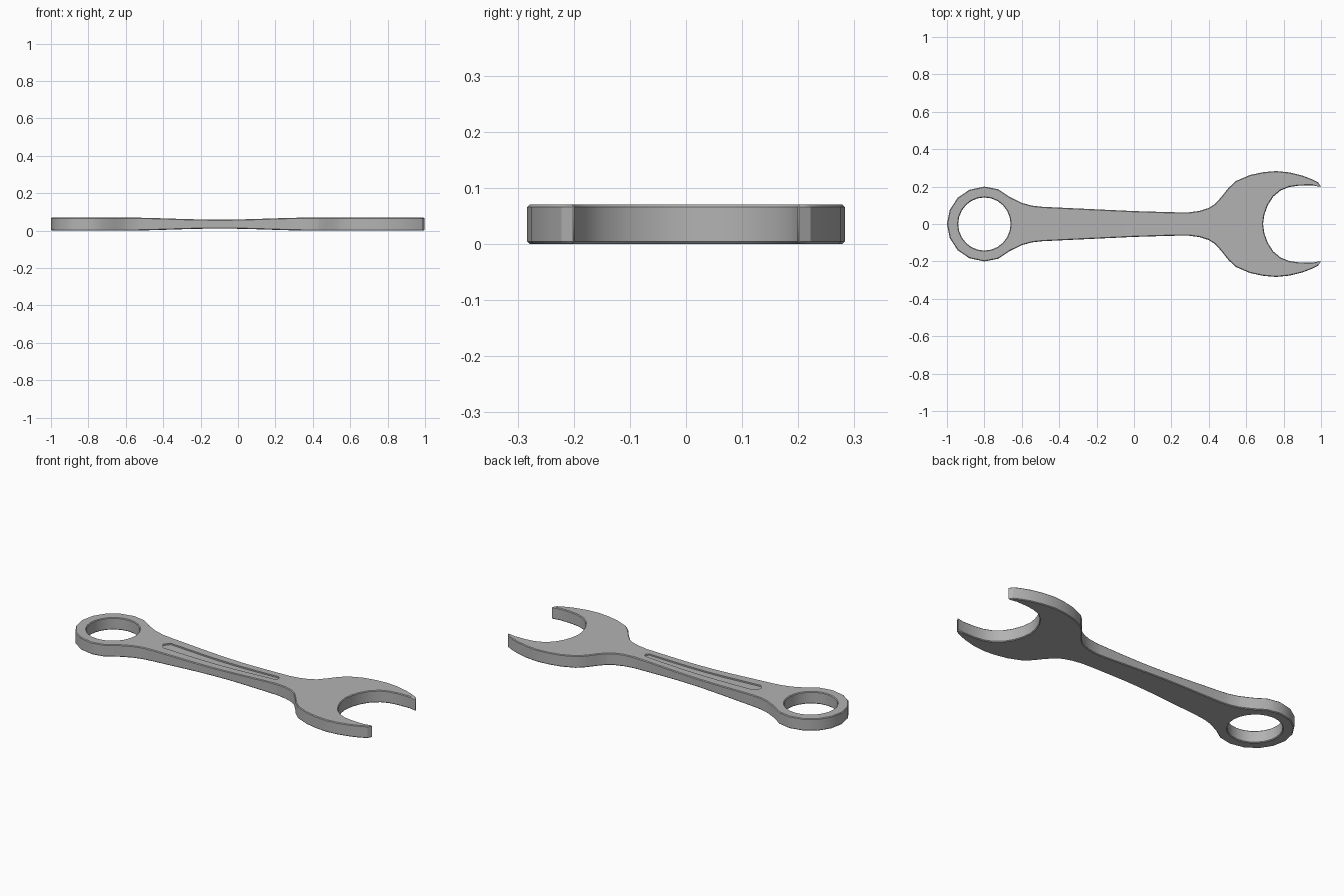
import bpy, bmesh, math

if "Cube" in bpy.data.objects:
    bpy.data.objects.remove(bpy.data.objects["Cube"])

# Upper half of the outline, from the ring end round to the jaw throat
HALF = [(-1, 0), (-0.985, 0.075), (-0.943, 0.14), (-0.88, 0.183), (-0.8, 0.2),
        (-0.727, 0.186), (-0.665, 0.145), (-0.6, 0.113), (-0.545, 0.098),
        (-0.49, 0.092), (-0.3, 0.083), (0, 0.069), (0.2, 0.063), (0.29, 0.062),
        (0.35, 0.07), (0.4, 0.086), (0.433, 0.107), (0.47, 0.148), (0.505, 0.193),
        (0.545, 0.23), (0.62, 0.262), (0.69, 0.277), (0.76, 0.283), (0.83, 0.276),
        (0.9, 0.259), (0.95, 0.24), (0.985, 0.222), (1, 0.198), (0.95, 0.207),
        (0.88, 0.205), (0.83, 0.198), (0.785, 0.18), (0.745, 0.147),
        (0.715, 0.1), (0.697, 0.05), (0.69, 0)]
GROOVE = [(-0.48, 0), (-0.455, 0.034), (0.25, 0.018), (0.262, 0)]


def mirrored(half):
    """Close a half outline across y = 0."""
    return half + [(x, -y) for x, y in reversed(half) if y > 0]


def dip(x):
    """How far each face sinks towards the middle of the handle."""
    t = (x + 0.1) / 0.52
    return 0.011 * (0.5 + 0.5 * math.cos(math.pi * t)) if abs(t) < 1 else 0


def slab(name, loops, bottom, top):
    """Fill flat outlines, slice them along x and give them a varying height."""
    bm = bmesh.new()
    edges = []
    for loop in loops:
        vs = [bm.verts.new((x, y, 0)) for x, y in loop]
        edges += [bm.edges.new((vs[i - 1], vs[i])) for i in range(len(vs))]
    bmesh.ops.triangle_fill(bm, edges=edges, use_beauty=True, normal=(0, 0, 1))
    for i in range(14):
        bmesh.ops.bisect_plane(bm, geom=bm.verts[:] + bm.edges[:] + bm.faces[:],
                               dist=0.0005, plane_co=(-0.61 + i * 0.08, 0, 0),
                               plane_no=(1, 0, 0))
    low = bm.verts[:]
    ext = bmesh.ops.extrude_face_region(bm, geom=bm.faces[:], use_keep_orig=True)
    high = [g for g in ext["geom"] if isinstance(g, bmesh.types.BMVert)]
    for v in low:
        v.co.z = bottom(v.co.x)
    for v in high:
        v.co.z = top(v.co.x)
    bmesh.ops.recalc_face_normals(bm, faces=bm.faces[:])
    mesh = bpy.data.meshes.new(name)
    bm.to_mesh(mesh)
    bm.free()
    obj = bpy.data.objects.new(name, mesh)
    bpy.context.collection.objects.link(obj)
    return obj


steel = bpy.data.materials.new("steel grey")
steel.diffuse_color = (0.45, 0.45, 0.45, 1)
steel.use_nodes = True
steel.node_tree.nodes["Principled BSDF"].inputs["Base Color"].default_value = steel.diffuse_color

# Wrench body with the ring hole
hole = [(-0.8 + 0.14 * math.cos(a * math.tau / 24), 0.142 * math.sin(a * math.tau / 24))
        for a in range(24)]
wrench = slab("wrench", [mirrored(HALF), hole], dip, lambda x: 0.07 - dip(x))
wrench.data.materials.append(steel)

# Softened rims
bevel = wrench.modifiers.new("rim_bevel", "BEVEL")
bevel.width = 0.004
bevel.segments = 1
bevel.limit_method = "ANGLE"
bevel.angle_limit = math.radians(45)

# Shallow groove sunk in the top of the handle
cutter = slab("groove_cutter", [mirrored(GROOVE)],
              lambda x: 0.062 - dip(x), lambda x: 0.1)
cutter.data.materials.append(steel)
cutter.hide_render = True
cutter.hide_set(True)
cut = wrench.modifiers.new("groove", "BOOLEAN")
cut.operation = "DIFFERENCE"
cut.solver = "EXACT"
cut.object = cutter

# Smooth sides with sharp rims
bpy.context.view_layer.objects.active = wrench
wrench.select_set(True)
bpy.ops.object.shade_smooth_by_angle(angle=math.radians(30))
